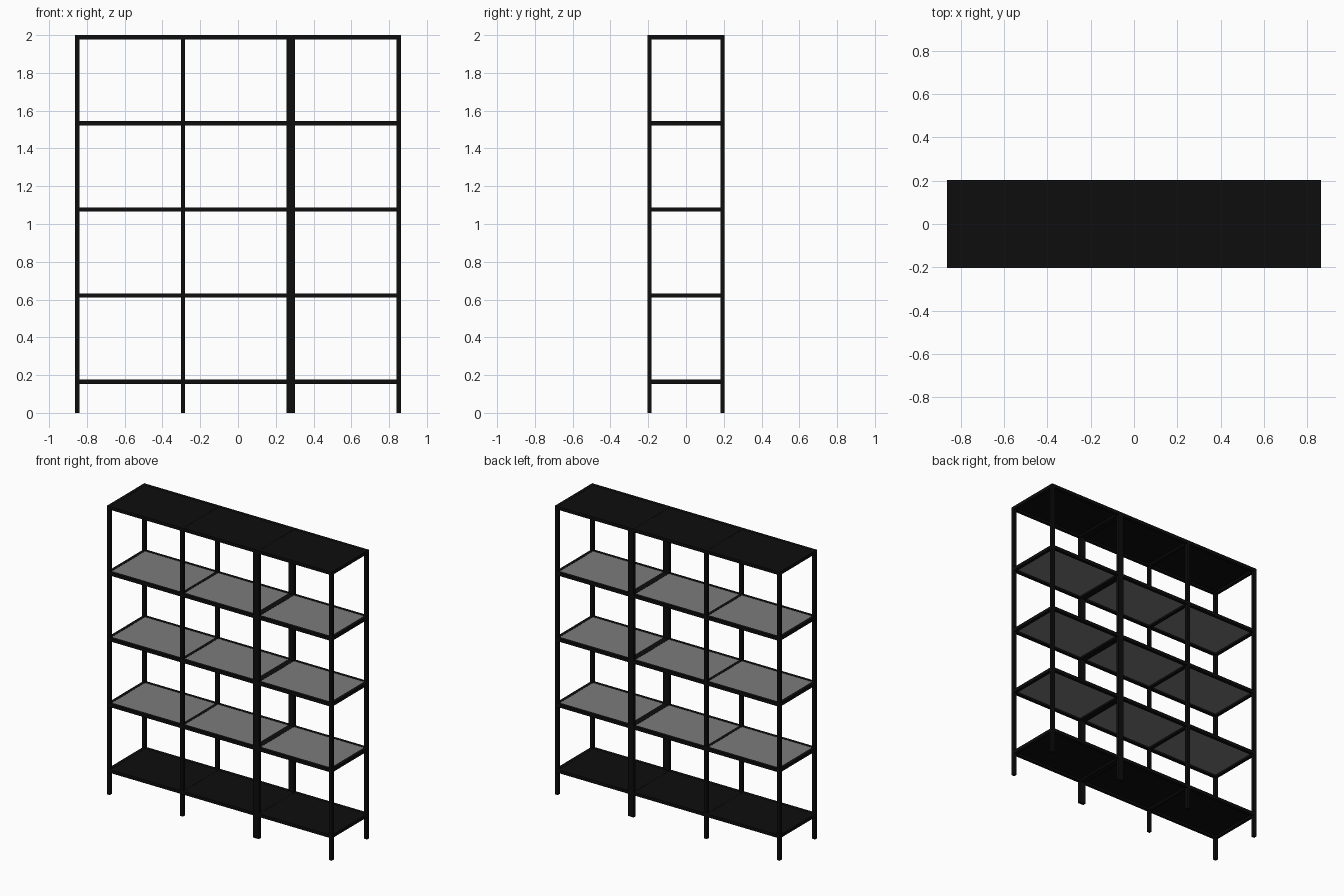
import bpy

if "Cube" in bpy.data.objects:
    bpy.data.objects.remove(bpy.data.objects["Cube"])

W = 0.022                     # square tube width
X_OUT, Y_OUT, TOP = 0.862, 0.204, 2.0
PANEL = 0.008                 # panel thickness
YP = Y_OUT - W / 2            # post centre in y
POSTS = [-0.851, -0.291, 0.269, 0.291, 0.851]
BAYS = [(0, 1), (1, 2), (3, 4)]
LEVELS = [TOP - W / 2 - 0.456 * i for i in range(5)]


def material(name, value):
    m = bpy.data.materials.new(name)
    m.diffuse_color = (value, value, value, 1)
    m.use_nodes = True
    m.node_tree.nodes["Principled BSDF"].inputs["Base Color"].default_value = m.diffuse_color
    return m


black = material("black_metal", 0.004)
grey = material("grey_panel", 0.2)


def box(name, x, y, z, mat):
    """Box from (min, max) pairs on each axis."""
    bpy.ops.mesh.primitive_cube_add(size=1, location=[sum(p) / 2 for p in (x, y, z)])
    o = bpy.context.object
    o.name = name
    o.data.name = name
    for v in o.data.vertices:
        for i, p in enumerate((x, y, z)):
            v.co[i] *= p[1] - p[0]
    o.data.materials.append(mat)


def around(c):
    return (c - W / 2, c + W / 2)


inner_y = (-YP + W / 2, YP - W / 2)

# Upright posts, front and back
for x in POSTS:
    for side, y in (("front", -YP), ("back", YP)):
        box(side + "_post", around(x), around(y), (0, TOP), black)

for i, z in enumerate(LEVELS):
    # Side rails joining front and back posts
    for x in POSTS:
        box("side_rail", around(x), inner_y, around(z), black)
    for a, b in BAYS:
        span = (POSTS[a] + W / 2, POSTS[b] - W / 2)
        # Long rails
        for side, y in (("front", -YP), ("back", YP)):
            box(side + "_rail", span, around(y), around(z), black)
        # Shelf panel set into the frame: black at top and bottom, grey between
        top = z + W / 2 - 0.001
        box("shelf_panel", span, inner_y, (top - PANEL, top),
            black if i in (0, 4) else grey)
